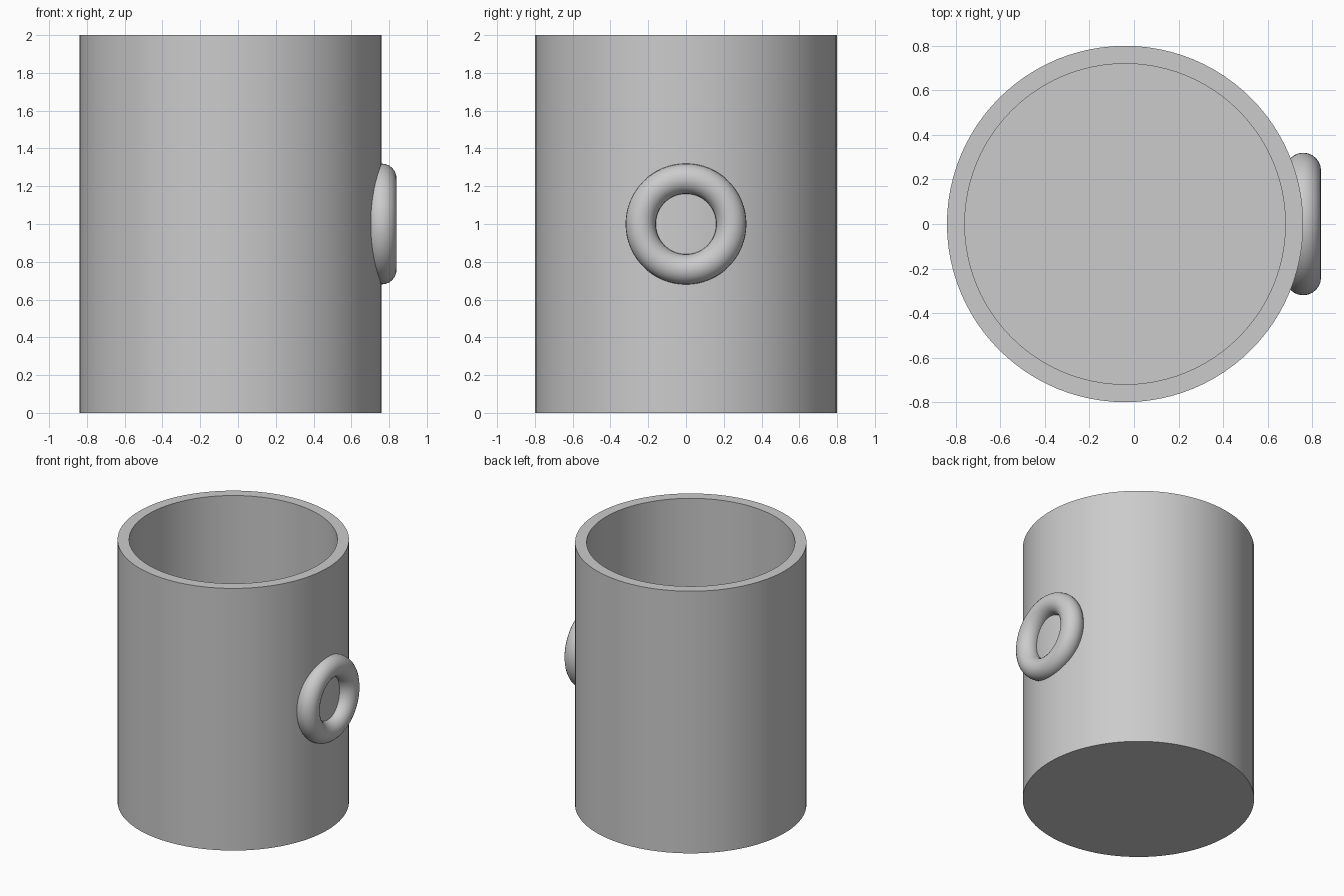
import bpy, bmesh, math
from mathutils import Vector

cube = bpy.data.objects.get("Cube")
if cube:
    bpy.data.objects.remove(cube, do_unlink=True)

# Single grey clay material
GREY = (0.6, 0.6, 0.6, 1.0)
mat = bpy.data.materials.new("plain_grey")
mat.use_nodes = True
mat.diffuse_color = GREY
mat.node_tree.nodes["Principled BSDF"].inputs["Base Color"].default_value = GREY

RADIUS, HEIGHT, WALL = 0.8, 2.0, 0.08
CENTRE_X = -0.04


def finish(obj, name):
    obj.name = name
    obj.data.materials.clear()
    obj.data.materials.append(mat)
    bpy.ops.object.select_all(action="DESELECT")
    obj.select_set(True)
    bpy.context.view_layer.objects.active = obj
    bpy.ops.object.shade_smooth_by_angle(angle=math.radians(35))


# Cup body: wall and floor profile turned about the vertical axis
inner = RADIUS - WALL
profile = [(0, 0), (RADIUS, 0), (RADIUS, HEIGHT), (inner, HEIGHT), (inner, WALL), (0, WALL)]
bm = bmesh.new()
verts = [bm.verts.new((r, 0, z)) for r, z in profile]
edges = [bm.edges.new(pair) for pair in zip(verts, verts[1:])]
bmesh.ops.spin(bm, geom=verts + edges, cent=Vector(), axis=(0, 0, 1),
               angle=math.tau, steps=96, use_merge=True)
bmesh.ops.remove_doubles(bm, verts=bm.verts, dist=0.0001)
bmesh.ops.recalc_face_normals(bm, faces=bm.faces)
mesh = bpy.data.meshes.new("cup_body")
bm.to_mesh(mesh)
bm.free()
body = bpy.data.objects.new("cup_body", mesh)
body.location.x = CENTRE_X
bpy.context.collection.objects.link(body)
finish(body, "cup_body")

# Ring handle, half sunk into the wall on the left side
bpy.ops.mesh.primitive_torus_add(
    major_radius=0.24, minor_radius=WALL, major_segments=64, minor_segments=24,
    location=(CENTRE_X + RADIUS, 0, HEIGHT / 2), rotation=(0, math.pi / 2, 0))
finish(bpy.context.object, "ring_handle")
